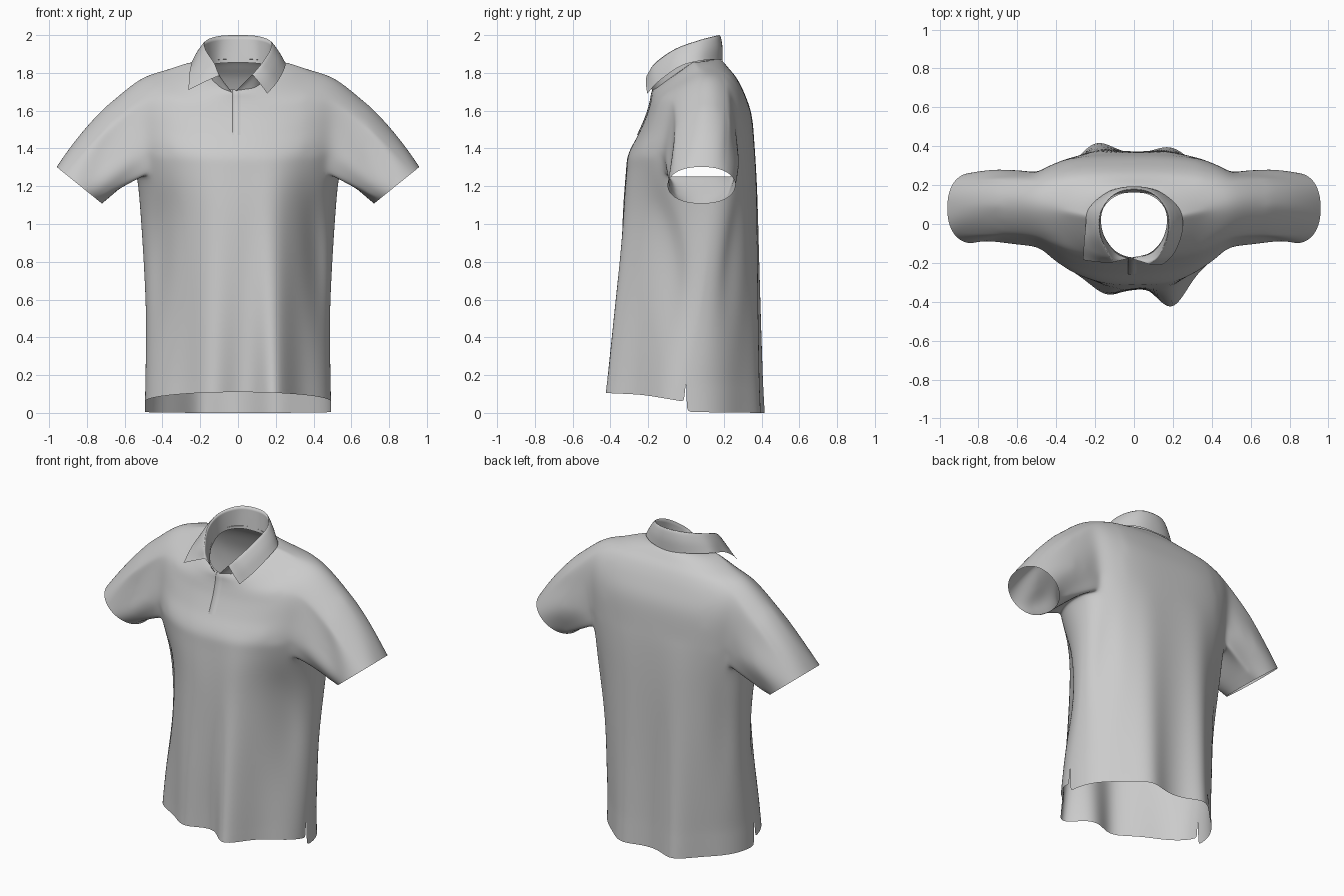
import bpy, bmesh, math
from mathutils import Vector

if "Cube" in bpy.data.objects:
    bpy.data.objects.remove(bpy.data.objects["Cube"])

STEPS, COLS, K = 4, 40, 7      # rows per section, columns per panel, armhole half width
ARM0, ARM1 = 16, 32            # armhole row range


def spline(points, steps):
    """Catmull-Rom curve through points of any dimension."""
    p = [Vector(q) for q in points]
    p = [p[0] * 2 - p[1]] + p + [p[-1] * 2 - p[-2]]
    out = []
    for i in range(1, len(p) - 2):
        a, b, c, d = p[i - 1:i + 3]
        for j in range(steps):
            t = j / steps
            out.append((b * 2 + (c - a) * t + (a * 2 - b * 5 + c * 4 - d) * t * t
                        + (b * 3 - a - c * 3 + d) * t ** 3) * 0.5)
    return out + [p[-2]]


def finish(bm, name, subdiv=0):
    bmesh.ops.delete(bm, geom=[v for v in bm.verts if not v.link_faces], context='VERTS')
    bmesh.ops.recalc_face_normals(bm, faces=bm.faces)
    for f in bm.faces:
        f.smooth = True
    mesh = bpy.data.meshes.new(name)
    bm.to_mesh(mesh)
    bm.free()
    ob = bpy.data.objects.new(name, mesh)
    bpy.context.collection.objects.link(ob)
    if subdiv:
        m = ob.modifiers.new("Smooth", 'SUBSURF')
        m.levels = m.render_levels = subdiv
    return ob


def skin(bm, grid, keep=lambda r, c: True):
    for r in range(len(grid) - 1):
        for c in range(len(grid[0]) - 1):
            if keep(r, c):
                bm.faces.new((grid[r][c], grid[r][c + 1], grid[r + 1][c + 1], grid[r + 1][c]))


# Body sections: z front, z side, z back, half width, y front, y side, y back, front/back roundness
HEM_FRONT = (.11, .06, .01, .492, -.31, -.012, .36, 2.0, 2.2)
HEM_BACK = (.11, .005, .0, .492, -.31, .006, .36, 2.0, 2.2)
SECTIONS = [
    (.18, .17, .17, .49, -.313, 0, .36, 1.95, 2.2),
    (.55, .55, .55, .488, -.328, .06, .365, 1.8, 2.2),
    (1.0, 1.0, 1.0, .512, -.33, .115, .372, 1.75, 2.2),
    (1.265, 1.265, 1.265, .535, -.317, .095, .37, 2.05, 2.6),
    (1.37, 1.41, 1.43, .545, -.305, .09, .362, 2.2, 2.9),
    (1.47, 1.55, 1.58, .56, -.255, .095, .347, 2.2, 3.0),
    (1.56, 1.69, 1.69, .565, -.215, .095, .31, 2.2, 3.0),
    (1.62, 1.775, 1.77, .52, -.195, .085, .27, 2.2, 2.7),
    (1.66, 1.815, 1.82, .38, -.185, .065, .23, 2.2, 2.4),
    (1.69, 1.855, 1.86, .25, -.18, .04, .195, 2.1, 2.1),
    (1.71, 1.85, 1.875, .172, -.172, .025, .165, 2, 2),
]


def gauss(x, c, w):
    return math.exp(-((x - c) / w) ** 2)


def body_point(p, t, front):
    zf, zs, zb, w, yf, ys, yb, pf, pb = p
    n, ye, ze = (pf, yf, zf) if front else (pb, yb, zb)
    co, s = math.cos(t), max(0, math.sin(t)) ** (2 / n)
    x = math.copysign(abs(co) ** (2 / n), co) * w
    y, z = ys + (ye - ys) * s, zs + (ze - zs) * s
    fade = max(0, 1 - z / 1.4)      # hanging folds die out toward the chest
    side = gauss(z, .8, .32)        # hollows that run down from the armpits
    if front:
        y -= fade * s * (.075 * gauss(x, -.14, .11) + .17 * gauss(x, .2, .10))
        y += .055 * side * gauss(abs(x), .40 + .08 * (1 - z), .06)
    else:
        y += fade * s * (.085 * gauss(x, -.2, .11) + .06 * gauss(x, .2, .11))
        y -= .025 * side * gauss(abs(x), .43, .05)
    return Vector((x, y, z))


# Front and back panels, joined along the sides above the hem slits
bm = bmesh.new()
upper = spline(SECTIONS, STEPS)
panels = []
for hem, front in ((HEM_FRONT, True), (HEM_BACK, False)):
    first = Vector(SECTIONS[0])
    rows = [Vector(hem).lerp(first, j / STEPS) for j in range(STEPS)] + upper
    grid = []
    for r, p in enumerate(rows):
        line = []
        for c in range(COLS + 1):
            if not front and r >= STEPS and c in (0, COLS):
                line.append(panels[0][r][c])
            else:
                line.append(bm.verts.new(body_point(p, math.pi * c / COLS, front)))
        grid.append(line)
    panels.append(grid)
    skin(bm, grid, lambda r, c: not (ARM0 <= r < ARM1 and (c < K or c >= COLS - K)))

# Sleeves grow from the armhole loops to oval cuffs
for sx in (1, -1):
    def pick(panel, r, c):
        return panels[panel][r][c if sx > 0 else COLS - c]
    loop = [pick(0, ARM0, c) for c in range(K + 1)]
    loop += [pick(0, r, K) for r in range(ARM0 + 1, ARM1 + 1)]
    loop += [pick(0, ARM1, c) for c in range(K - 1, -1, -1)]
    loop += [pick(1, ARM1, c) for c in range(1, K + 1)]
    loop += [pick(1, r, K) for r in range(ARM1 - 1, ARM0 - 1, -1)]
    loop += [pick(1, ARM0, c) for c in range(K - 1, 0, -1)]
    n = len(loop)
    start = [v.co.copy() for v in loop]
    rings = [loop + loop[:1]]
    for j in range(1, 15):
        s = j / 14
        ring = []
        for i in range(n):
            a = 2 * math.pi * i / n
            ca, sa = math.cos(a), math.sin(a)
            cuff = Vector((sx * (.84 - .12 * ca), .082 - .18 * math.copysign(abs(sa) ** .85, sa),
                           1.205 - .097 * ca))
            bulge = 4 * s * (1 - s)
            top = .03 * max(0, -ca) * bulge
            p = start[i].lerp(cuff, s) + Vector((sx * top * .7, 0, top * .7))
            p.y -= sa * .008 * math.sin(5 * a + 4 * s) * bulge - .012 * bulge
            ring.append(bm.verts.new(p))
        rings.append(ring + ring[:1])
    skin(bm, rings)

# Soften the shoulder and armpit joins
soft = [v for v in bm.verts if v.link_faces and .36 < abs(v.co.x) < .68 and 1.14 < v.co.z < 1.84]
for i in range(7):
    if i == 2:      # keep the armpit crisper than the shoulder
        soft = [v for v in soft if v.co.z > 1.36]
    bmesh.ops.smooth_vert(bm, verts=soft, factor=.5, use_axis_x=True, use_axis_y=True, use_axis_z=True)
finish(bm, "shirt_body", 1)

# Button placket: a thin flap whose left edge stands slightly proud
bm = bmesh.new()
flap = []
for p in upper[5 * STEPS:]:
    flap.append([bm.verts.new((x, p[4] + dy, p[0]))
                 for x, dy in ((-.03, .003), (-.03, -.005), (0, -.003), (.035, .006))])
skin(bm, flap)
finish(bm, "placket")

# Collar stations from front to back: neck seam, fold crest, outer edge
HALF = [
    ((.095, -.142, 1.715), (.125, -.165, 1.85), (.21, -.145, 1.755)),
    ((.158, -.05, 1.78), (.172, -.06, 1.925), (.25, -.03, 1.835)),
    ((.165, .06, 1.835), (.17, .06, 1.97), (.232, .08, 1.865)),
    ((.105, .145, 1.85), (.10, .152, 1.995), (.125, .17, 1.87)),
]
RIGHT_END = ((-.02, -.175, 1.695), (.075, -.205, 1.79), (.155, -.205, 1.69))
LEFT_END = ((-.03, -.177, 1.695), (-.10, -.195, 1.785), (-.262, -.185, 1.71))
BACK = ((0, .161, 1.855), (0, .178, 2.0), (0, .193, 1.863))
left = [tuple((-x, y, z) for x, y, z in st) for st in reversed(HALF)]
left[-1] = (left[-1][0], left[-1][1], (-.258, -.11, 1.785))
stations = [RIGHT_END] + HALF + [BACK] + left + [LEFT_END]
curves = [spline([st[i] for st in stations], 8) for i in range(3)]

bm = bmesh.new()
grid = []
for seam, crest, edge in zip(*curves):
    mid = (crest + edge) / 2
    mid += Vector((mid.x, mid.y, 0)).normalized() * .008
    over = crest.lerp(edge, .12) + Vector((mid.x, mid.y, 0)).normalized() * .006
    section = spline([seam, seam.lerp(crest, .5), crest], 3)[:-1] + spline([crest, over, mid, edge], 3)
    grid.append([bm.verts.new(p) for p in section])
skin(bm, grid)
finish(bm, "collar")
